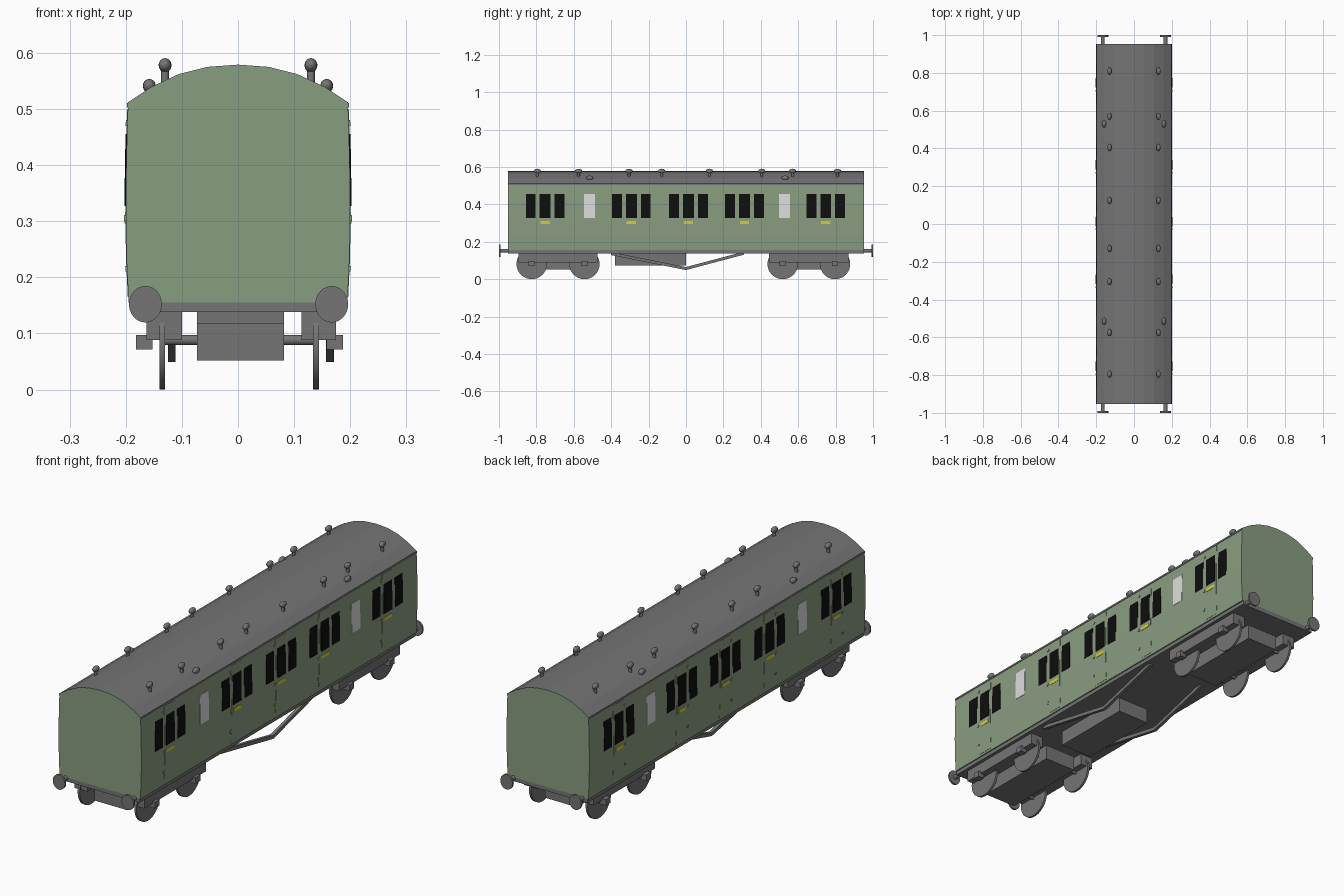
import bpy, bmesh, math
from mathutils import Vector

if "Cube" in bpy.data.objects:
    bpy.data.objects.remove(bpy.data.objects["Cube"])


def srgb(r, g, b):
    f = lambda c: c / 12.92 if c <= 0.04045 else ((c + 0.055) / 1.055) ** 2.4
    return (f(r / 255), f(g / 255), f(b / 255), 1)


def material(name, *rgb):
    m = bpy.data.materials.new(name)
    m.diffuse_color = srgb(*rgb)
    m.use_nodes = True
    m.node_tree.nodes["Principled BSDF"].inputs["Base Color"].default_value = m.diffuse_color
    return m


GREEN = material("carriage_green", 137, 157, 129)
GREY = material("dark_grey", 117, 117, 117)
BLACK = material("window_black", 14, 14, 14)
WHITE = material("frosted_white", 222, 222, 222)
YELLOW = material("marker_yellow", 218, 208, 45)


def finish(name, bm, *mats):
    bmesh.ops.recalc_face_normals(bm, faces=bm.faces)
    me = bpy.data.meshes.new(name)
    bm.to_mesh(me)
    bm.free()
    ob = bpy.data.objects.new(name, me)
    for m in mats:
        me.materials.append(m)
    bpy.context.collection.objects.link(ob)
    return ob


def smooth(ob):
    bpy.ops.object.select_all(action='DESELECT')
    ob.select_set(True)
    bpy.context.view_layer.objects.active = ob
    bpy.ops.object.shade_smooth_by_angle(angle=math.radians(35))


def box(name, x0, x1, y0, y1, z0, z1, mat=GREY):
    bm = bmesh.new()
    bmesh.ops.create_cube(bm, size=1)
    for v in bm.verts:
        v.co = ((x0 + x1) / 2 + v.co.x * (x1 - x0),
                (y0 + y1) / 2 + v.co.y * (y1 - y0),
                (z0 + z1) / 2 + v.co.z * (z1 - z0))
    return finish(name, bm, mat)


def rod(name, a, b, r, segs=24, squash=1):
    a, b = Vector(a), Vector(b)
    bm = bmesh.new()
    bmesh.ops.create_cone(bm, cap_ends=True, segments=segs, radius1=r, radius2=r, depth=(b - a).length)
    q = (b - a).to_track_quat('Z', 'Y')
    for v in bm.verts:
        v.co = q @ v.co
        v.co.x *= squash
        v.co += (a + b) / 2
    ob = finish(name, bm, GREY)
    smooth(ob)
    return ob


# Carriage body: one bulging, arched cross-section extruded along y
SIDE = [(0.195, 0.155), (0.1985, 0.23), (0.2, 0.31), (0.199, 0.41), (0.196, 0.512)]
ROOF = [(0.155, 0.539), (0.106, 0.562), (0.055, 0.575)]
half = SIDE + ROOF
profile = half + [(0, 0.579)] + [(-x, z) for x, z in reversed(half)]
bm = bmesh.new()
face = bm.faces.new([bm.verts.new((x, -0.952, z)) for x, z in profile])
ext = bmesh.ops.extrude_face_region(bm, geom=[face])
for v in ext['geom']:
    if isinstance(v, bmesh.types.BMVert):
        v.co.y = 0.952
bmesh.ops.recalc_face_normals(bm, faces=bm.faces)
for f in bm.faces:
    f.material_index = 1 if f.normal.z > 0.4 else 0
finish("carriage_body", bm, GREEN, GREY)


def side_x(z):
    for (xa, za), (xb, zb) in zip(SIDE, SIDE[1:]):
        if z <= zb:
            return xa + (xb - xa) * (z - za) / (zb - za)
    return SIDE[-1][0]


def panel(name, s, y, w, z0, z1, out, mat):
    """Thin plate that follows the curved body side s (+1 right, -1 left)."""
    zs = [z0] + [z for _, z in SIDE if z0 < z < z1] + [z1]
    outline = [(side_x(z) + out, z) for z in zs] + [(side_x(z) - 0.003, z) for z in reversed(zs)]
    bm = bmesh.new()
    a = [bm.verts.new((s * x, y - w / 2, z)) for x, z in outline]
    b = [bm.verts.new((s * x, y + w / 2, z)) for x, z in outline]
    bm.faces.new(a)
    bm.faces.new(b[::-1])
    n = len(a)
    for i in range(n):
        j = (i + 1) % n
        bm.faces.new((a[i], a[j], b[j], b[i]))
    finish(name, bm, mat)


# Doors, windows, markers and eaves strips on both sides
for s, tag in ((1, "right"), (-1, "left")):
    for y in (-0.753, -0.292, 0.013, 0.313, 0.747):
        panel(f"door_{tag}", s, y, 0.075, 0.165, 0.5, 0.001, GREEN)
        panel(f"door_window_{tag}", s, y, 0.058, 0.327, 0.455, 0.0025, BLACK)
        panel(f"door_marker_{tag}", s, y, 0.05, 0.296, 0.311, 0.0025, YELLOW)
        for d in (-0.077, 0.077):
            panel(f"side_window_{tag}", s, y + d, 0.053, 0.327, 0.455, 0.0015, BLACK)
        for z in (0.21, 0.30, 0.47):
            panel(f"door_hinge_{tag}", s, y - 0.042, 0.008, z, z + 0.01, 0.003, GREEN)
    for y in (-0.517, 0.527):
        panel(f"frosted_window_{tag}", s, y, 0.059, 0.327, 0.455, 0.0015, WHITE)
    panel(f"eaves_strip_{tag}", s, 0, 1.904, 0.503, 0.511, 0.002, GREY)


# Roof ventilators: tall ones on stems, plus a few low ones
def vent_head(name, x, y, z):
    bm = bmesh.new()
    bmesh.ops.create_uvsphere(bm, u_segments=16, v_segments=10, radius=1)
    for v in bm.verts:
        v.co = (x + v.co.x * 0.0115, y + v.co.y * 0.019, z + v.co.z * 0.0125)
    smooth(finish(name, bm, GREY))


for s in (-1, 1):
    for y in (0.81, 0.57, 0.405, 0.125, -0.13, -0.305, -0.575, -0.795):
        rod("vent_stem", (s * 0.13, y, 0.54), (s * 0.13, y, 0.575), 0.007, 12)
        vent_head("vent_head", s * 0.13, y, 0.578)
    for y in (0.53, -0.515):
        vent_head("low_vent", s * 0.158, y, 0.541)

# Underframe, equipment box and buffers
box("floor_frame", -0.19, 0.19, -0.952, 0.952, 0.138, 0.158)
box("equipment_box", -0.073, 0.082, -0.38, 0.0, 0.072, 0.14)
for e in (-1, 1):
    for x in (-0.165, 0.167):
        rod("buffer_shank", (x, e * 0.94, 0.152), (x, e * 0.995, 0.152), 0.010, 16)
        rod("buffer_head", (x, e * 0.991, 0.152), (x, e * 1.0, 0.152), 0.0325, 32, 0.9)

# Truss rods: a V-shaped bar under each side
TRUSS = [(-0.40, 0.138), (0.0, 0.058), (0.31, 0.140)]
for x in (-0.118, 0.164):
    bm = bmesh.new()
    outline = [(y, z + 0.007) for y, z in TRUSS] + [(y, z - 0.009) for y, z in reversed(TRUSS)]
    a = [bm.verts.new((x - 0.007, y, z)) for y, z in outline]
    b = [bm.verts.new((x + 0.007, y, z)) for y, z in outline]
    for i, j in ((0, 1), (1, 2), (2, 3), (3, 4), (4, 5), (5, 0)):
        bm.faces.new((a[i], a[j], b[j], b[i]))
    for loop in (a, b):
        bm.faces.new((loop[0], loop[1], loop[4], loop[5]))
        bm.faces.new((loop[1], loop[2], loop[3], loop[4]))
    finish("truss_rod", bm, GREY)

# Bogies: centre block, side frames, axles, wheels and axle boxes
for y0, y1 in ((-0.825, -0.543), (0.517, 0.797)):
    yc = (y0 + y1) / 2
    box("bogie_block", -0.073, 0.082, yc - 0.2, yc + 0.2, 0.052, 0.118)
    box("bogie_pivot", -0.073, 0.082, yc - 0.1, yc + 0.1, 0.115, 0.14)
    for xa, xb, wx, ba, bb in ((-0.163, -0.10, -0.135, -0.182, -0.152),
                               (0.113, 0.175, 0.139, 0.158, 0.187)):
        box("bogie_side_frame", xa, xb, yc - 0.212, yc + 0.212, 0.088, 0.14)
        for y in (y0, y1):
            rod("wheel", (wx - 0.005, y, 0.081), (wx + 0.005, y, 0.081), 0.081, 40)
            box("axle_box", ba, bb, y - 0.016, y + 0.016, 0.071, 0.097)
    for y in (y0, y1):
        rod("axle", (-0.135, y, 0.088), (0.139, y, 0.088), 0.009, 16)
